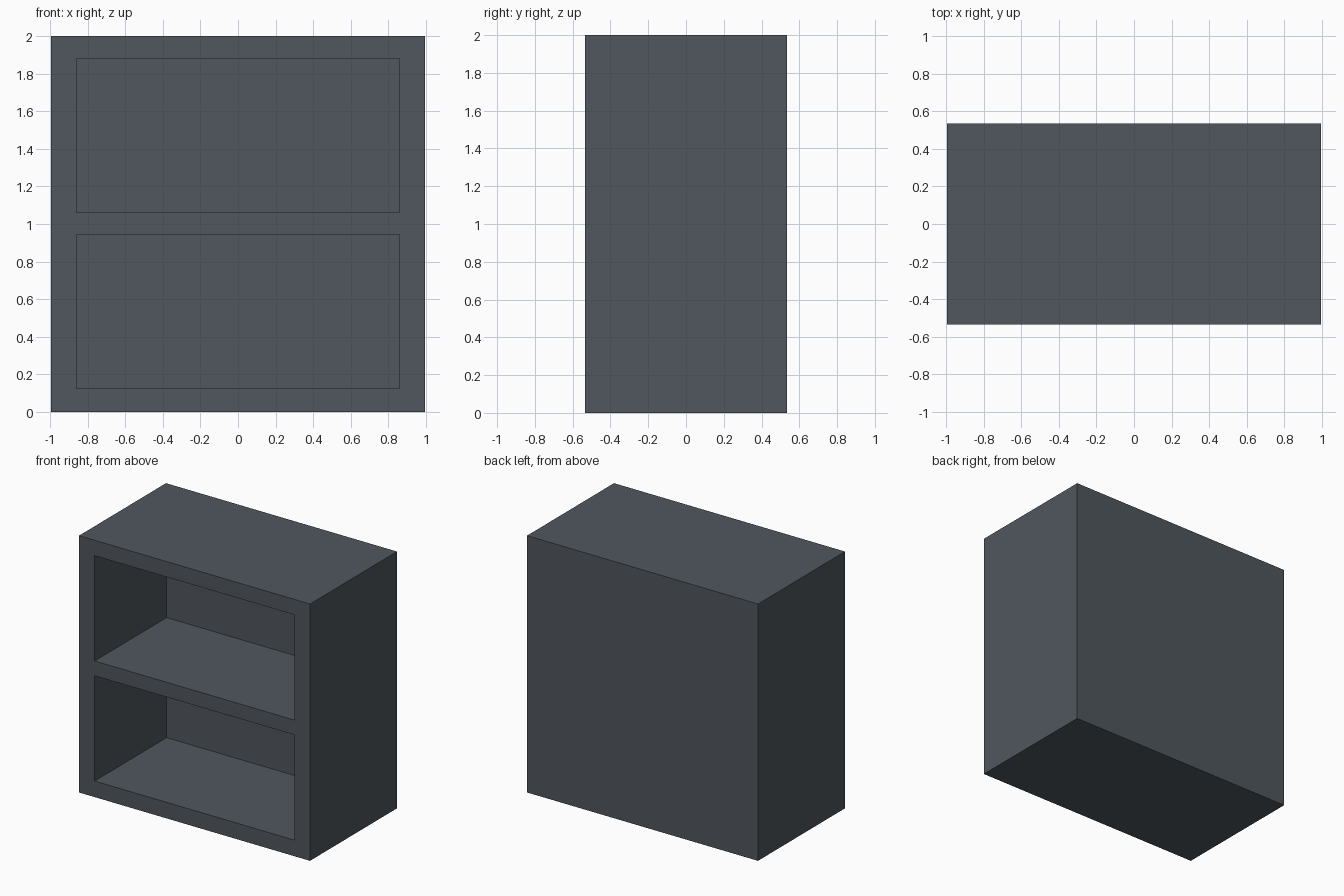
import bpy

old = bpy.data.objects.get("Cube")
if old:
    bpy.data.objects.remove(old, do_unlink=True)

WIDTH, DEPTH, HEIGHT = 1.99, 1.07, 2.0
OPEN_WIDTH, OPEN_HEIGHT, OPEN_DEPTH = 1.72, 0.82, 0.885


def material(name, colour):
    mat = bpy.data.materials.new(name)
    mat.use_nodes = True
    mat.diffuse_color = colour
    mat.node_tree.nodes["Principled BSDF"].inputs["Base Color"].default_value = colour
    return mat


def box(name, size, centre):
    bpy.ops.mesh.primitive_cube_add(size=1, location=centre)
    obj = bpy.context.object
    obj.name = name
    obj.scale = size
    bpy.ops.object.transform_apply(location=True, rotation=False, scale=True)
    return obj


# Solid cabinet body
cabinet = box("shelf_cabinet", (WIDTH, DEPTH, HEIGHT), (0, 0, HEIGHT / 2))
cabinet.data.materials.append(material("slate grey", (0.08, 0.095, 0.11, 1)))

# Two open compartments cut in from the front, leaving a shelf between them
overshoot = 0.1
for name, floor in (("lower", 0.125), ("upper", 1.06)):
    cutter = box(name + "_compartment_cutter",
                 (OPEN_WIDTH, OPEN_DEPTH + overshoot, OPEN_HEIGHT),
                 (0, (OPEN_DEPTH - overshoot - DEPTH) / 2, floor + OPEN_HEIGHT / 2))
    cutter.hide_render = True
    cut = cabinet.modifiers.new(name + "_compartment", "BOOLEAN")
    cut.operation = "DIFFERENCE"
    cut.solver = "EXACT"
    cut.object = cutter
    bpy.context.view_layer.objects.active = cabinet
    bpy.ops.object.modifier_apply(modifier=cut.name)
    bpy.data.objects.remove(cutter, do_unlink=True)
